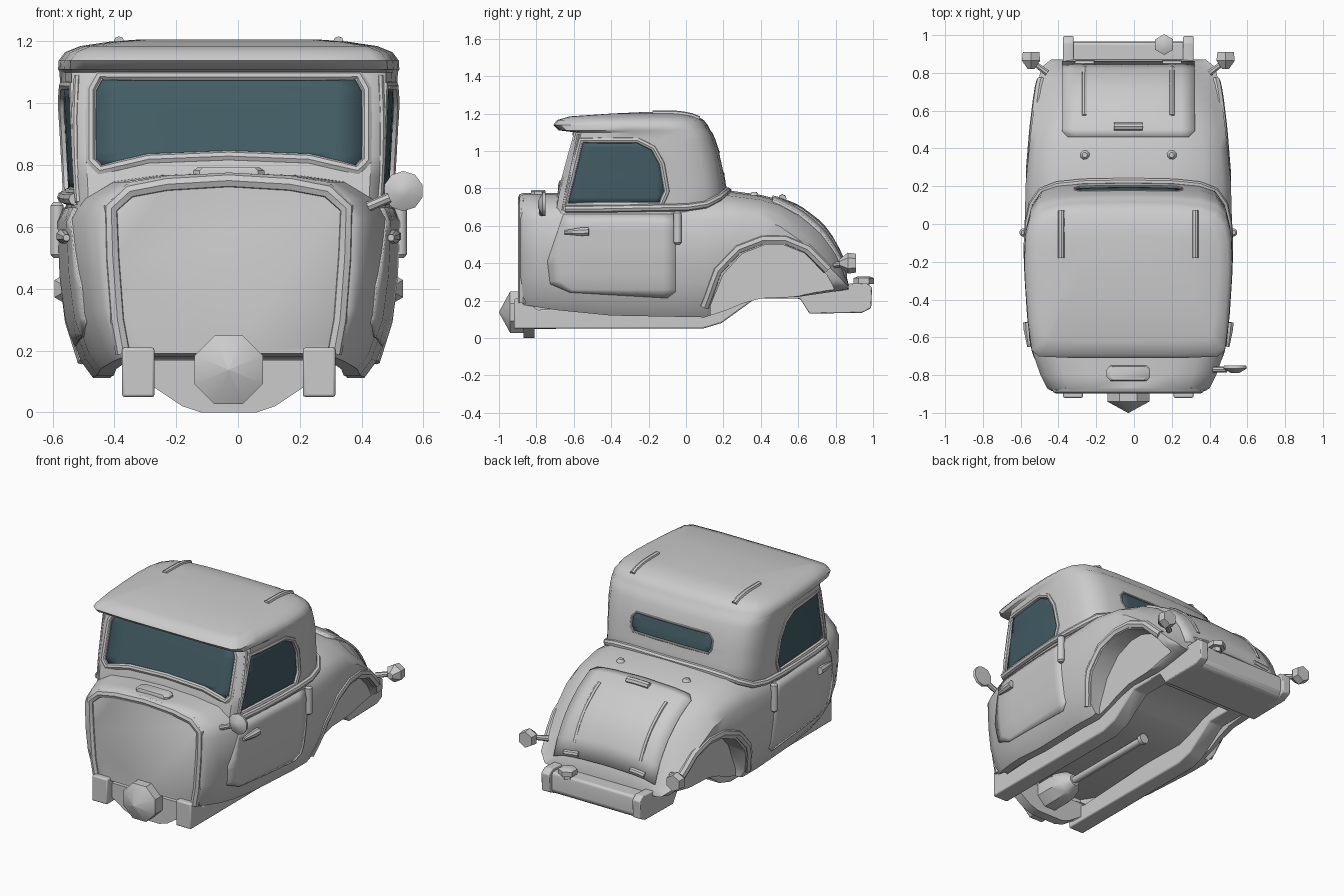
import bpy, bmesh, math
from mathutils import Vector
from mathutils.bvhtree import BVHTree

if "Cube" in bpy.data.objects:
    bpy.data.objects.remove(bpy.data.objects["Cube"])

glass = bpy.data.materials.new("glass")
glass.diffuse_color = (0.055, 0.11, 0.13, 1)
glass.use_nodes = True
glass.node_tree.nodes["Principled BSDF"].inputs["Base Color"].default_value = glass.diffuse_color


def lerp(table, t):
    if t <= table[0][0]:
        return table[0][1]
    for (a, va), (b, vb) in zip(table, table[1:]):
        if t <= b:
            return va + (vb - va) * (t - a) / (b - a)
    return table[-1][1]


def finish(name, bm, mat=None):
    bmesh.ops.recalc_face_normals(bm, faces=bm.faces[:])
    me = bpy.data.meshes.new(name)
    bm.to_mesh(me)
    bm.free()
    ob = bpy.data.objects.new(name, me)
    bpy.context.collection.objects.link(ob)
    if mat:
        me.materials.append(mat)
    return ob


def loft(name, rings):
    bm = bmesh.new()
    rows = [[bm.verts.new(p) for p in r] for r in rings]
    n = len(rows[0])
    for a, b in zip(rows, rows[1:]):
        for i in range(n):
            bm.faces.new((a[i], a[(i + 1) % n], b[(i + 1) % n], b[i]))
    bm.faces.new(rows[0])
    bm.faces.new(rows[-1])
    return finish(name, bm)


def turned(name, p0, p1, profile, n=12):
    """Round part along p0-p1; profile = (fraction, radius)."""
    p0, p1 = Vector(p0), Vector(p1)
    d = p1 - p0
    q = d.to_track_quat('Z', 'Y')
    return loft(name, [[p0 + d * f + q @ Vector((r * math.cos(2 * math.pi * (i + .5) / n),
                 r * math.sin(2 * math.pi * (i + .5) / n), 0)) for i in range(n)] for f, r in profile])


def plate(name, poly, x0, x1, bevel=0):
    """Side (y, z) outline extruded along x."""
    ob = loft(name, [[(x, y, z) for y, z in poly] for x in (x0, x1)])
    if bevel:
        m = ob.modifiers.new("bevel", 'BEVEL')
        m.width, m.segments = bevel, 2
    return ob


def tube(name, pts, r, closed=False):
    cu = bpy.data.curves.new(name, 'CURVE')
    cu.dimensions, cu.bevel_depth, cu.bevel_resolution, cu.use_fill_caps = '3D', r, 2, True
    sp = cu.splines.new('POLY')
    sp.points.add(len(pts) - 1)
    for p, c in zip(sp.points, pts):
        p.co = (*c, 1)
    sp.use_cyclic_u = closed
    ob = bpy.data.objects.new(name, cu)
    bpy.context.collection.objects.link(ob)
    bpy.ops.object.select_all(action='DESELECT')
    ob.select_set(True)
    bpy.context.view_layer.objects.active = ob
    bpy.ops.object.convert(target='MESH')


def cut(ob, cutter):
    cutter.hide_render = True
    m = ob.modifiers.new("cut", 'BOOLEAN')
    m.operation, m.object = 'DIFFERENCE', cutter
    bpy.context.view_layer.objects.active = ob
    bpy.ops.object.modifier_apply(modifier=m.name)
    bpy.data.objects.remove(cutter)


def mirror_half(half):
    return half + [(-x, y, z) for x, y, z in reversed(half[1:-1])]


# lower body: sections along y
width = [(-.885, .405), (-.87, .43), (-.8, .465), (-.7, .50), (-.6, .52), (-.04, .55), (.22, .543),
         (.5, .515), (.72, .485), (.83, .46), (.87, .41)]
top = [(-.885, .76), (-.87, .775), (-.7, .775), (.22, .79), (.4, .765), (.5, .74), (.6, .70), (.72, .61),
       (.8, .50), (.85, .36), (.87, .285)]
shoulder = [(-.885, .69), (.1, .70), (.22, .71), (.4, .69), (.5, .65), (.65, .53), (.8, .36), (.87, .275)]
bottom = [(-.885, .18), (-.7, .15), (-.4, .12), (.13, .11), (.36, .21), (.6, .22), (.87, .26)]
rings = []
for y in (-.885, -.87, -.8, -.7, -.6, -.4, -.2, -.04, .1, .22, .3, .4, .5, .6, .66, .72, .76, .8, .83, .855, .87):
    W, T, S, B = (lerp(t, y) for t in (width, top, shoulder, bottom))
    d = .01 if y < -.88 else min(.06, (S - B) * .3)
    h = [(0, y, T), (.45 * W, y, T - .1 * (T - S)), (.74 * W, y, T - .35 * (T - S)), (.92 * W, y, S)]
    h += [(u * W, y, B + f * (S - B)) for u, f in ((1, .88), (.985, .55), (.95, .3), (.87, .09), (.8, 0), (.7, 0))]
    rings.append(mirror_half(h + [(.66 * W, y, B + d), (0, y, B + d)]))
body = loft("lower_body", rings)

# cab upper: rings stacked in z
plan = [(0, -1), (.5, -1), (.86, -.98), (.93, -.9), (.965, -.55), (.99, -.1), (1, .2), (.99, .52), (.95, .74),
        (.86, .89), (.7, .96), (.45, .99), (0, 1)]


def cab_ring(z, f, r, w):
    return [(u * w, (f + r) / 2 + v * (r - f) / 2, z) for u, v in plan]


cab = loft("cab_upper", [mirror_half(cab_ring(*a)) for a in (
    (.64, -.71, .2, .525), (.76, -.69, .225, .532), (.83, -.672, .212, .536), (.92, -.647, .198, .54),
    (1.0, -.625, .178, .545), (1.06, -.607, .158, .546), (1.1, -.597, .14, .547), (1.11, -.68, .13, .552),
    (1.138, -.71, .117, .55), (1.165, -.69, .095, .53), (1.185, -.62, .06, .48), (1.2, -.4, 0, .38),
    (1.207, -.25, -.06, .28))])

vs, fs = [], []
for o in (body, cab):
    k = len(vs)
    vs += [v.co.copy() for v in o.data.vertices]
    fs += [[i + k for i in p.vertices] for p in o.data.polygons]
bvh = BVHTree.FromPolygons(vs, fs)


def proj(a, b, axis, off=0):
    """Drop a 2D point on the body seen from +x, -x, -y, +y or +z."""
    d = Vector({'+x': (-1, 0, 0), '-x': (1, 0, 0), '-y': (0, 1, 0), '+y': (0, -1, 0), '+z': (0, 0, -1)}[axis])
    o = Vector({'x': (0, a, b), 'y': (a, 0, b), 'z': (a, b, 0)}[axis[1]]) - d * 3
    loc, n, _, _ = bvh.ray_cast(o, d)
    if loc is None:
        loc, n, _, _ = bvh.find_nearest(o + d * 2.5)
    return loc + n * (off if n.dot(d) < 0 else -off)


def decal(name, pts, axis, thick, mat=None, off=0, cuts=10):
    """Panel cut to a 2D outline and wrapped on the body."""
    bm = bmesh.new()
    bm.faces.new([bm.verts.new((a, b, 0)) for a, b in pts])
    for k in (0, 1):
        lo, hi = min(p[k] for p in pts), max(p[k] for p in pts)
        for i in range(1, cuts):
            c, n = [0, 0, 0], [0, 0, 0]
            c[k], n[k] = lo + (hi - lo) * i / cuts, 1
            bmesh.ops.bisect_plane(bm, geom=bm.verts[:] + bm.edges[:] + bm.faces[:], plane_co=c, plane_no=n)
    for v in bm.verts:
        v.co = proj(v.co.x, v.co.y, axis, off)
    m = finish(name, bm, mat).modifiers.new("thickness", 'SOLIDIFY')
    m.thickness, m.offset = thick, 0


def trim(name, pts, axis, r, closed=False, off=0):
    fine = []
    for p, q in zip(pts, pts[1:] + pts[:1] if closed else pts[1:]):
        fine += [(p[0] + (q[0] - p[0]) * t / 3, p[1] + (q[1] - p[1]) * t / 3) for t in range(3)]
    tube(name, [proj(a, b, axis, off) for a, b in fine + ([] if closed else [pts[-1]])], r, closed)


def window_in(name, pts, axis, r, grow=1.0):
    """Recess in the cab with a glass pane set in it and a rounded frame."""
    cut(cab, loft("window_cutter", [[proj(a, b, axis, off) for a, b in pts] for off in (.05, -.018)]))
    decal(name, pts, axis, .006, glass, off=-.013)
    cx, cz = (sum(p[k] for p in pts) / len(pts) for k in (0, 1))
    trim(name + "_frame", [(cx + (a - cx) * grow, cz + (b - cz) * grow) for a, b in pts], axis, r, True, -r * .5)


# windscreen and rear window
half = [(0, .835), (.25, .825), (.4, .79), (.43, .82), (.43, 1.04), (.405, 1.085), (0, 1.085)]
window_in("windscreen", half + [(-x, z) for x, z in reversed(half[1:-1])], '-y', .018, 1.04)
window_in("rear_window", [(-.26, .88), (.26, .88), (.28, .91), (.28, .96), (.25, .995), (-.25, .995), (-.28, .96),
                          (-.28, .91)], '+y', .007, 1.01)

# grille frame on the flat front
gf = [(0, .75), (.2, .738), (.32, .715), (.38, .66), (.375, .5), (.36, .3), (.34, .19)]
tube("grille_frame", [(-x, -.872, z) for x, z in reversed(gf[1:])] + [(x, -.872, z) for x, z in gf], .026)

window = [(-.63, .72), (-.55, 1.05), (-.26, 1.05), (-.18, 1.01), (-.135, .93), (-.11, .79), (-.14, .72)]
door = [(-.655, .66), (-.74, .41), (-.725, .29), (-.62, .245), (-.1, .215), (-.055, .25), (-.055, .66)]
arch = [(.13, .17), (.2, .34), (.3, .45), (.42, .497), (.52, .497), (.64, .45), (.75, .34), (.79, .27)]
flare = [(.10, .16), (.17, .36), (.28, .475), (.41, .525), (.53, .525), (.65, .475), (.76, .365)]
rail = [(-.92, .05), (.09, .05), (.19, .08), (.37, .21), (.62, .21), (.62, .27), (.34, .3), (.14, .2),
        (-.8, .15), (-.85, .21), (-.92, .21)]
for s, side in ((1, '+x'), (-1, '-x')):
    tag = "_right" if s > 0 else "_left"
    # doors and windows
    window_in("side_window" + tag, window, side, .017, 1.05)
    decal("door" + tag, door, side, .012)
    trim("door_pillar" + tag, [(-.655, .68), (-.575, 1.09)], side, .012, off=-.005)
    turned("door_hinge" + tag, (s * .555, -.045, .5), (s * .555, -.045, .68),
           [(0, .012), (.06, .022), (.94, .022), (1, .012)])
    turned("door_handle" + tag, (s * .535, -.52, .57), (s * .525, -.65, .565), [(0, .024), (.3, .024), (1, .011)], 8)
    # wheel arch recess and flare
    cut(body, plate("arch_cutter", [(.13, -.1)] + arch + [(.80, -.1)], s * .405, s * .8))
    trim("arch_flare" + tag, flare, side, .028, off=-.014)
    # chassis rail and tail lamp
    plate("chassis_rail" + tag, rail, s * .24, s * .345, .008)
    turned("lamp_arm" + tag, (s * .43, .8, .39), (s * .51, .86, .4), [(0, .018), (1, .014)], 8)
    turned("tail_lamp" + tag, (s * .515, .82, .4), (s * .515, .91, .4), [(0, .02), (.5, .056), (1, .05)], 6)
    # roof ribs, lid ribs, lid hinges, deck buttons
    trim("roof_rib" + tag, [(s * .355, -.18), (s * .355, -.05), (s * .355, .07)], '+z', .017, off=-.002)
    trim("lid_rib" + tag, [(s * .23, .57), (s * .23, .7), (s * .23, .82)], '+z', .016, off=.005)
    trim("lid_hinge" + tag, [(s * .23 - .05, .843), (s * .23 + .05, .843)], '+z', .018, off=.008)
    p = proj(s * .23, .365, '+z')
    turned("deck_button" + tag, p, p + Vector((0, 0, .018)), [(0, .026), (1, .014)], 8)

# moulding round the cab base
belt = [(u * .995, y, lerp([(-.5, .69), (.08, .70), (.17, .745), (.22, .785)], y))
        for u, y, z in cab_ring(.76, -.69, .225, .538)[3:]]
tube("belt_moulding", belt + [(-x, y, z) for x, y, z in reversed(belt[:-1])], .02)

# boot lid and its handle
decal("boot_lid", [(-.32, .46), (.32, .46), (.35, .49), (.35, .85), (-.35, .85), (-.35, .49)], '+z', .026)
trim("boot_handle", [(-.075, .51), (.075, .51)], '+z', .022, off=.013)

# cowl vent
loft("cowl_vent", [[(x * k, -.79 + y * k, z) for x, y in ((-.115, -.02), (-.095, -.04), (.095, -.04), (.115, -.02),
     (.115, .02), (.095, .04), (-.095, .04), (-.115, .02))] for z, k in ((.76, 1), (.782, 1), (.792, .88))])

# mirror
tube("mirror_arm", [(.45, -.77, .665), (.52, -.77, .695)], .016)
turned("mirror", (.565, -.75, .716), (.565, -.79, .716), [(0, .062), (.4, .065), (1, .02)], 10)

# rear tank with end plates and filler
tank = [(.53, .21), (.61, .21), (.66, .13), (.94, .135), (.98, .16), (.985, .25), (.96, .275), (.53, .27)]
plate("rear_tank", [(min(y, .965), z) for y, z in tank], -.34, .34, .012)
for s in (-1, 1):
    plate("tank_end", [(y + .01 if y > .97 else y, z + .02 if z > .24 and y > .9 else z) for y, z in tank],
          s * .29, s * .345, .006)
turned("tank_filler", (.19, .95, .26), (.19, .95, .33), [(0, .03), (.4, .03), (.41, .055), (.85, .055), (1, .03)], 6)

# drivetrain: front cone, bell housing, gearbox, shaft
turned("front_cone", (0, -.87, .138), (0, -1, .138), [(0, .12), (.54, .12), (1, .002)], 8)
bowl = [(-.28, .17), (-.24, .08), (-.15, .02), (-.09, 0), (.09, 0), (.15, .02), (.24, .08), (.28, .17)]
loft("bell_housing", [[(x, y, z) for x, z in bowl] for y in (-.87, -.81)])
turned("gearbox", (0, -.82, .14), (0, -.58, .14), [(0, .1), (.5, .1), (.8, .075), (1, .035)], 8)
turned("drive_shaft", (0, -.6, .14), (0, .06, .14), [(0, .022), (.95, .022), (.96, .032), (1, .032)], 10)

# centre on the picture's axis and shade
bpy.ops.object.select_all(action='DESELECT')
for o in bpy.context.scene.objects:
    o.location.x -= .03
    o.select_set(True)
bpy.context.view_layer.objects.active = body
bpy.ops.object.shade_smooth_by_angle(angle=math.radians(40))
